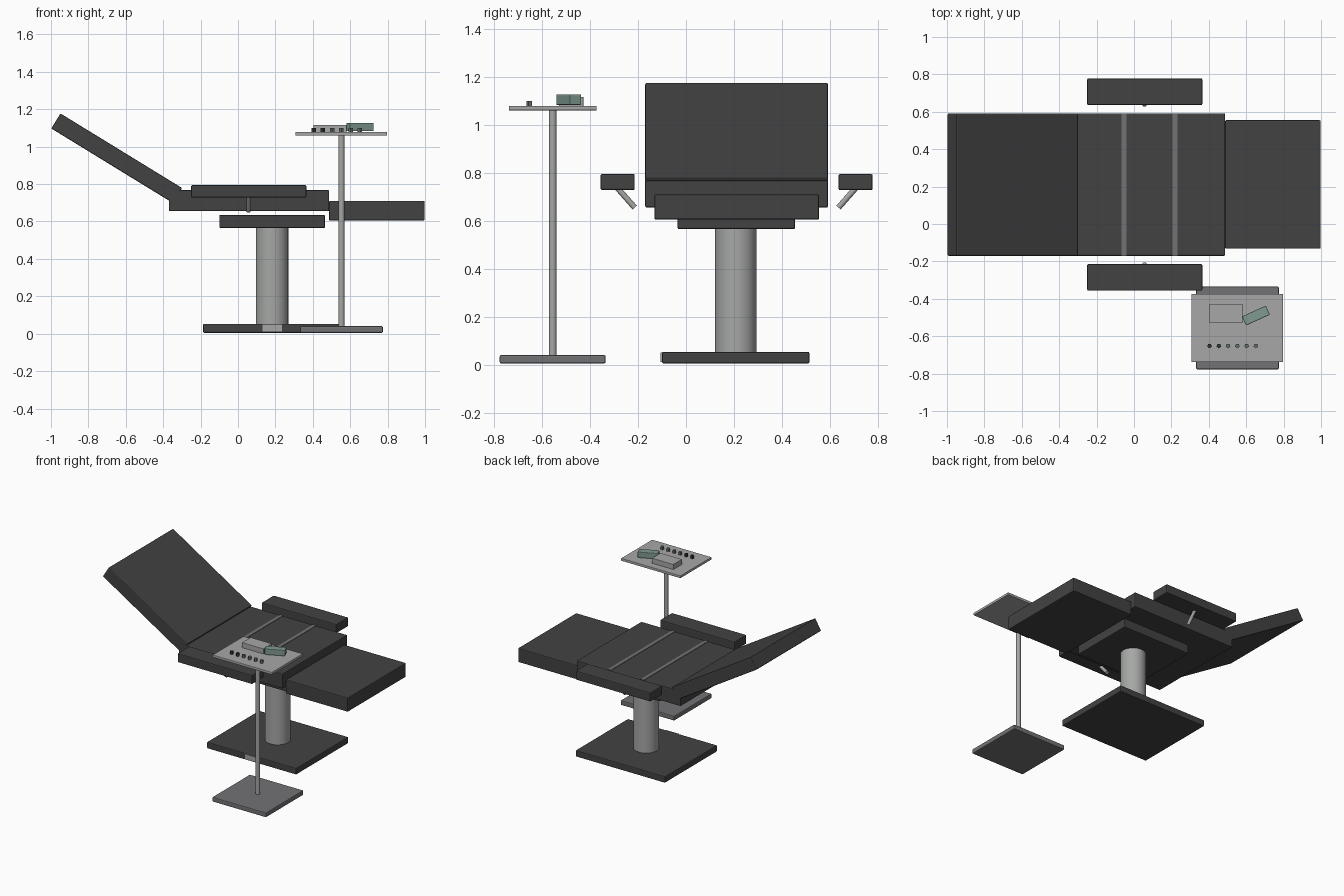
import bpy
from math import radians
from mathutils import Vector

cube = bpy.data.objects.get("Cube")
if cube:
    bpy.data.objects.remove(cube, do_unlink=True)


def material(name, r, g, b):
    m = bpy.data.materials.new(name)
    m.use_nodes = True
    m.diffuse_color = (r, g, b, 1)
    m.node_tree.nodes["Principled BSDF"].inputs["Base Color"].default_value = (r, g, b, 1)
    return m


BLACK = material("black upholstery", 0.055, 0.055, 0.055)
STEEL = material("light steel", 0.38, 0.39, 0.38)
GREY = material("mid grey", 0.17, 0.17, 0.18)
TEAL = material("dull teal", 0.21, 0.32, 0.28)
DARK = material("dark knob", 0.03, 0.035, 0.035)
SLATE = material("slate knob", 0.13, 0.16, 0.16)


def box(name, xs, ys, zs, mat, bevel=0.006, turn=(0, 0, 0)):
    """Box between low and high limits on each axis, turned about its centre."""
    limits = (xs, ys, zs)
    bpy.ops.mesh.primitive_cube_add(size=1, location=[(a + b) / 2 for a, b in limits])
    ob = bpy.context.object
    ob.name = name
    ob.scale = [b - a for a, b in limits]
    bpy.ops.object.transform_apply(location=False, rotation=False, scale=True)
    ob.rotation_euler = [radians(t) for t in turn]
    ob.data.materials.append(mat)
    if bevel:
        mod = ob.modifiers.new("soft edge", "BEVEL")
        mod.width = bevel
        mod.segments = 2
    return ob


def rod(name, start, end, radius, mat, sides=32):
    """Cylinder between two points."""
    start, end = Vector(start), Vector(end)
    axis = end - start
    bpy.ops.mesh.primitive_cylinder_add(vertices=sides, radius=radius, depth=axis.length,
                                        location=(start + end) / 2)
    ob = bpy.context.object
    ob.name = name
    ob.rotation_euler = axis.to_track_quat("Z", "Y").to_euler()
    ob.data.materials.append(mat)
    if sides > 8:
        bpy.ops.object.shade_smooth_by_angle()
    return ob


MID = 0.211          # centre line of the chair across its width
WIDE = (-0.17, 0.592)

# Pedestal
box("floor_base", (-0.187, 0.55), (-0.1, 0.515), (0.005, 0.053), BLACK)
box("foot_pedal", (0.13, 0.235), (-0.106, -0.098), (0.012, 0.05), STEEL, 0)
rod("lift_column", (0.182, 0.208, 0.04), (0.182, 0.208, 0.58), 0.087, STEEL, 48)
box("seat_support", (-0.1, 0.465), (-0.035, 0.455), (0.565, 0.635), BLACK)

# Couch
box("seat", (-0.37, 0.487), WIDE, (0.655, 0.768), BLACK)
for i, x in enumerate((-0.054, 0.22)):
    box(f"seat_stripe_{i + 1}", (x - 0.013, x + 0.013), WIDE, (0.765, 0.771), GREY, 0)
box("leg_rest", (0.487, 0.998), (-0.132, 0.555), (0.605, 0.71), BLACK)
box("backrest", (-1.03, -0.267), WIDE, (0.891, 0.985), BLACK, turn=(0, 31.5, 0))

# Armrests on slanted struts, mirrored about the centre line
for side, s in (("right", -1), ("left", 1)):
    ys = sorted((MID + s * 0.425, MID + s * 0.567))
    box(f"armrest_{side}", (-0.25, 0.365), ys, (0.728, 0.795), BLACK)
    rod(f"arm_strut_{side}", (0.056, MID + s * 0.5, 0.74),
        (0.056, MID + s * 0.425, 0.655), 0.012, STEEL, 16)

# Instrument stand
box("stand_foot", (0.332, 0.775), (-0.777, -0.335), (0.005, 0.04), GREY)
rod("stand_pole", (0.553, -0.556, 0.03), (0.553, -0.556, 1.07), 0.016, STEEL)
box("tray", (0.307, 0.797), (-0.739, -0.373), (1.06, 1.079), STEEL, 0.003)
box("tray_box", (0.404, 0.58), (-0.53, -0.428), (1.075, 1.117), STEEL, 0.002)
box("hand_unit", (0.582, 0.722), (-0.516, -0.463), (1.083, 1.127), TEAL, 0.004, (0, 0, 24.5))
for i in range(6):
    x = 0.404 + i * 0.0495
    rod(f"knob_{i + 1}", (x, -0.652, 1.075), (x, -0.652, 1.1), 0.013,
        DARK if i < 2 else SLATE, 5)
